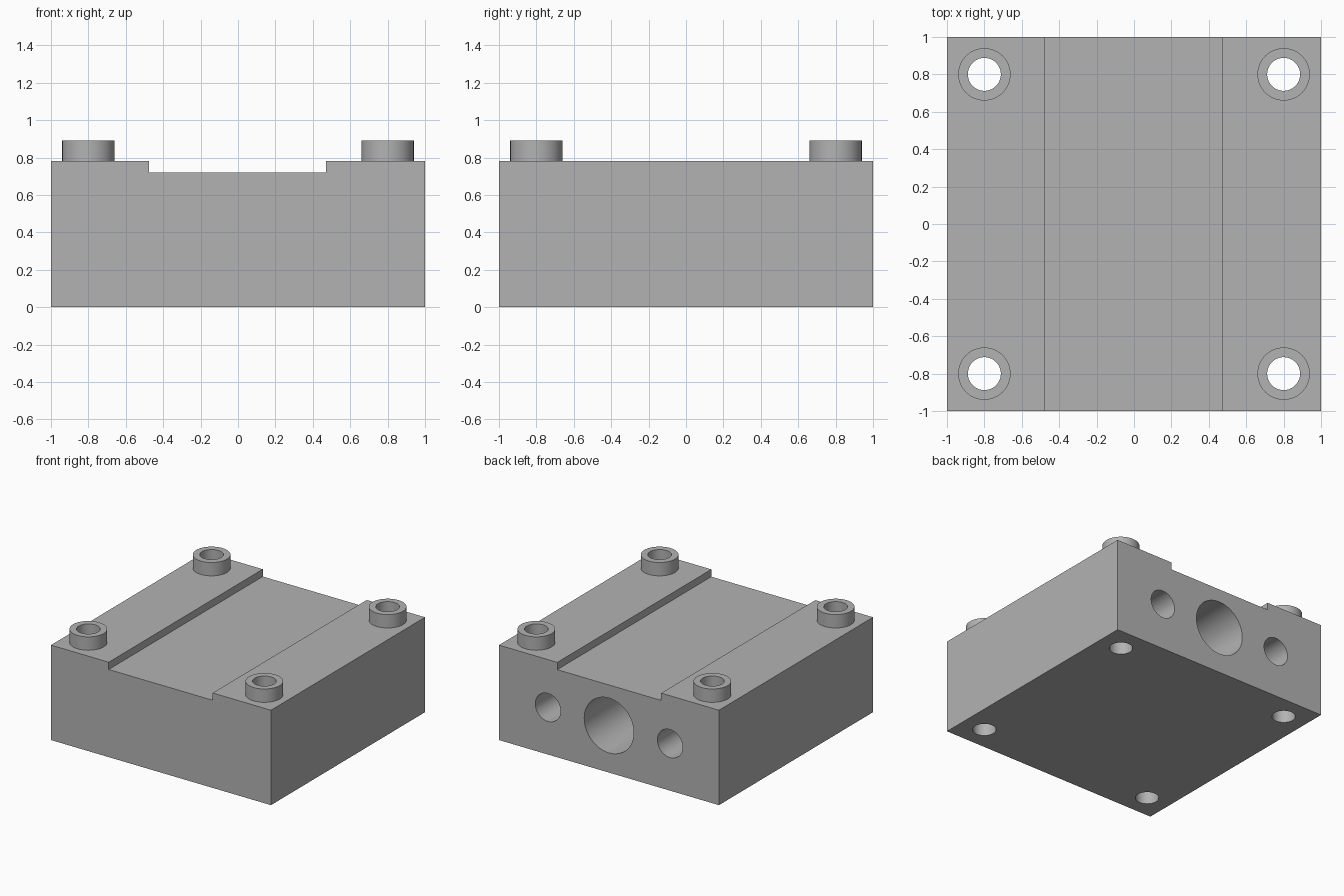
import bpy
import bmesh
from math import pi

cube = bpy.data.objects.get("Cube")
if cube:
    bpy.data.objects.remove(cube, do_unlink=True)

TOP, GROOVE, BOSS_TOP = 0.78, 0.72, 0.89
CORNERS = [(x, y) for x in (-0.8, 0.8) for y in (-0.8, 0.8)]
BOLT_RADIUS = 0.088

metal = bpy.data.materials.new("plain_grey")
metal.use_nodes = True
grey = (0.45, 0.45, 0.45, 1)
metal.diffuse_color = grey
metal.node_tree.nodes["Principled BSDF"].inputs["Base Color"].default_value = grey


def cylinder(name, radius, depth, location, rotation=(0, 0, 0)):
    bpy.ops.mesh.primitive_cylinder_add(vertices=64, radius=radius, depth=depth,
                                        location=location, rotation=rotation)
    obj = bpy.context.object
    obj.name = name
    obj.data.materials.append(metal)
    return obj


def activate(obj):
    bpy.ops.object.select_all(action="DESELECT")
    obj.select_set(True)
    bpy.context.view_layer.objects.active = obj


def drill(obj, cutter):
    cutter.hide_render = True
    mod = obj.modifiers.new("hole", "BOOLEAN")
    mod.operation = "DIFFERENCE"
    mod.solver = "EXACT"
    mod.object = cutter
    activate(obj)
    bpy.ops.object.modifier_apply(modifier=mod.name)
    bpy.data.objects.remove(cutter, do_unlink=True)


def smooth(obj):
    activate(obj)
    bpy.ops.object.shade_smooth_by_angle(angle=pi / 6)


# Block: grooved profile extruded from front to back
profile = [(-1, 0), (1, 0), (1, TOP), (0.47, TOP), (0.47, GROOVE),
           (-0.475, GROOVE), (-0.475, TOP), (-1, TOP)]
bm = bmesh.new()
face = bm.faces.new([bm.verts.new((x, -1, z)) for x, z in profile])
extruded = bmesh.ops.extrude_face_region(bm, geom=[face])["geom"]
verts = [v for v in extruded if isinstance(v, bmesh.types.BMVert)]
bmesh.ops.translate(bm, verts=verts, vec=(0, 2, 0))
bmesh.ops.recalc_face_normals(bm, faces=bm.faces)
mesh = bpy.data.meshes.new("block")
bm.to_mesh(mesh)
bm.free()
mesh.materials.append(metal)
block = bpy.data.objects.new("block", mesh)
bpy.context.collection.objects.link(block)

# Vertical bolt holes through the corners
for x, y in CORNERS:
    drill(block, cylinder("bolt_hole", BOLT_RADIUS, 3, (x, y, 0)))

# Blind bores in the back face
BORE_DEPTH = 1.5
for x, radius in ((0, 0.225), (-0.555, 0.115), (0.555, 0.115)):
    drill(block, cylinder("bore", radius, 2 * BORE_DEPTH, (x, 1, 0.387), (pi / 2, 0, 0)))
smooth(block)

# Raised collars around the bolt holes
for x, y in CORNERS:
    name = f"{'front' if y < 0 else 'back'}_{'right' if x < 0 else 'left'}_collar"
    collar = cylinder(name, 0.14, BOSS_TOP - TOP, (x, y, (TOP + BOSS_TOP) / 2))
    drill(collar, cylinder("collar_hole", BOLT_RADIUS, 1, (x, y, TOP)))
    smooth(collar)
